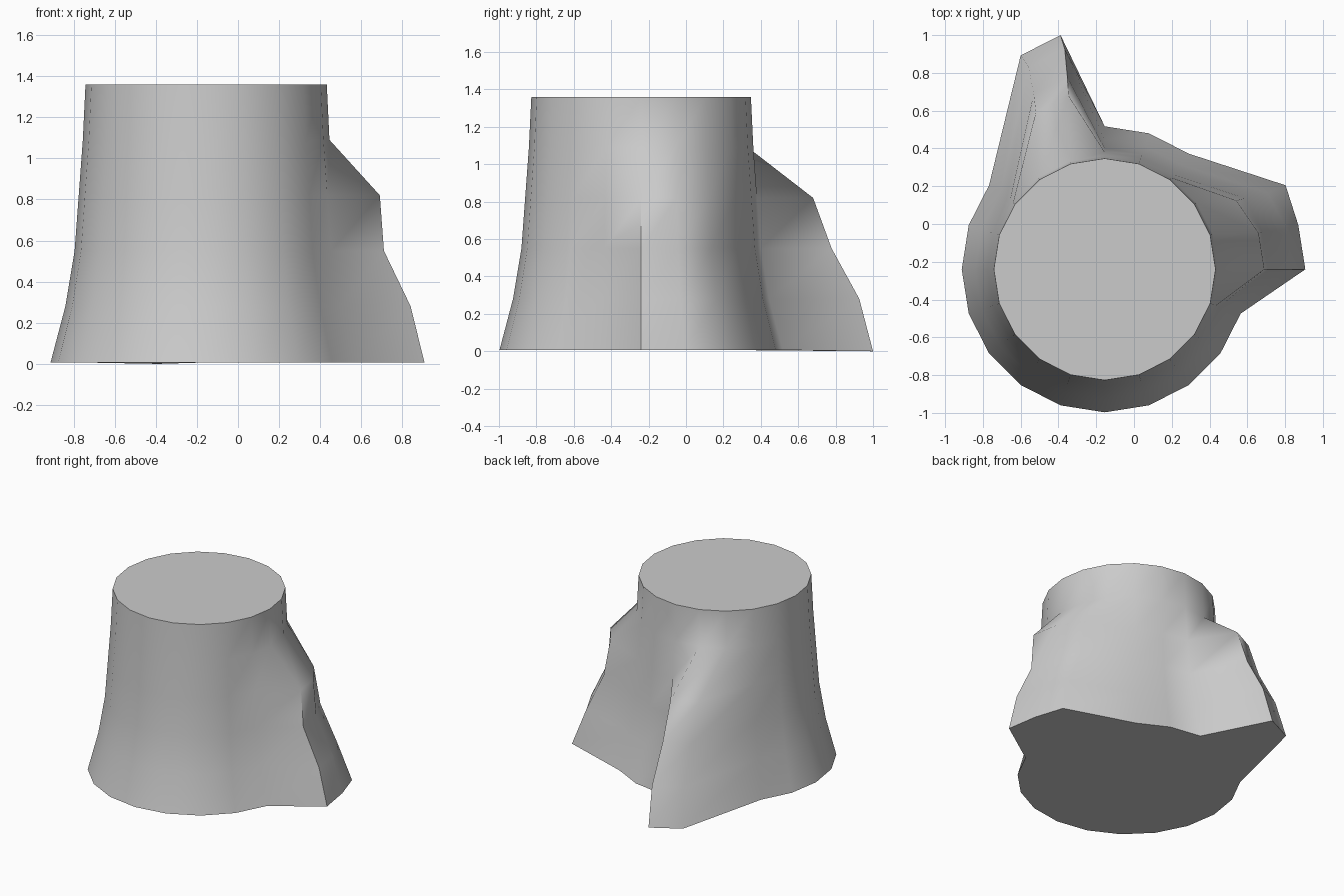
import bpy, bmesh, math

if "Cube" in bpy.data.objects:
    bpy.data.objects.remove(bpy.data.objects["Cube"])

SIDES = 20
CX, CY = -0.155, -0.24

# Trunk profile: height, radius, side root push (+x), back root push (+y)
RINGS = [
    (0.007, 0.757, 0.305, 0.52),
    (0.28, 0.685, 0.31, 0.515),
    (0.55, 0.64, 0.225, 0.41),
    (0.82, 0.62, 0.225, 0.33),
    (1.09, 0.60, 0.0, 0.0),
    (1.36, 0.587, 0.0, 0.0),
]
SIDE_ROOT = (0, 1, 2)   # columns pulled out to the right
BACK_ROOT = (6, 7)      # columns pulled out to the back

# Flared trunk with two roots pulled out of its wall
bm = bmesh.new()
rings = []
for z, r, px, py in RINGS:
    ring = []
    for i in range(SIDES):
        a = math.tau * i / SIDES
        x = CX + r * math.cos(a) + (px if i in SIDE_ROOT else 0)
        y = CY + r * math.sin(a) + (py if i in BACK_ROOT else 0)
        ring.append(bm.verts.new((x, y, z)))
    rings.append(ring)

# The longest root tip touches the ground; the side root widens at its foot
rings[0][6].co.z = 0
rings[0][2].co.x += 0.04
rings[3][2].co.x -= 0.03

# Wall and end caps
for low, high in zip(rings, rings[1:]):
    for i in range(SIDES):
        j = (i + 1) % SIDES
        bm.faces.new((low[i], low[j], high[j], high[i]))
bm.faces.new(rings[-1])
bm.faces.new(rings[0][::-1])
bm.normal_update()

mesh = bpy.data.meshes.new("tree_stump")
bm.to_mesh(mesh)
bm.free()
stump = bpy.data.objects.new("tree_stump", mesh)
bpy.context.collection.objects.link(stump)

# Smooth bark, crisp cut edges
bpy.context.view_layer.objects.active = stump
stump.select_set(True)
bpy.ops.object.shade_smooth_by_angle(angle=math.radians(60))
